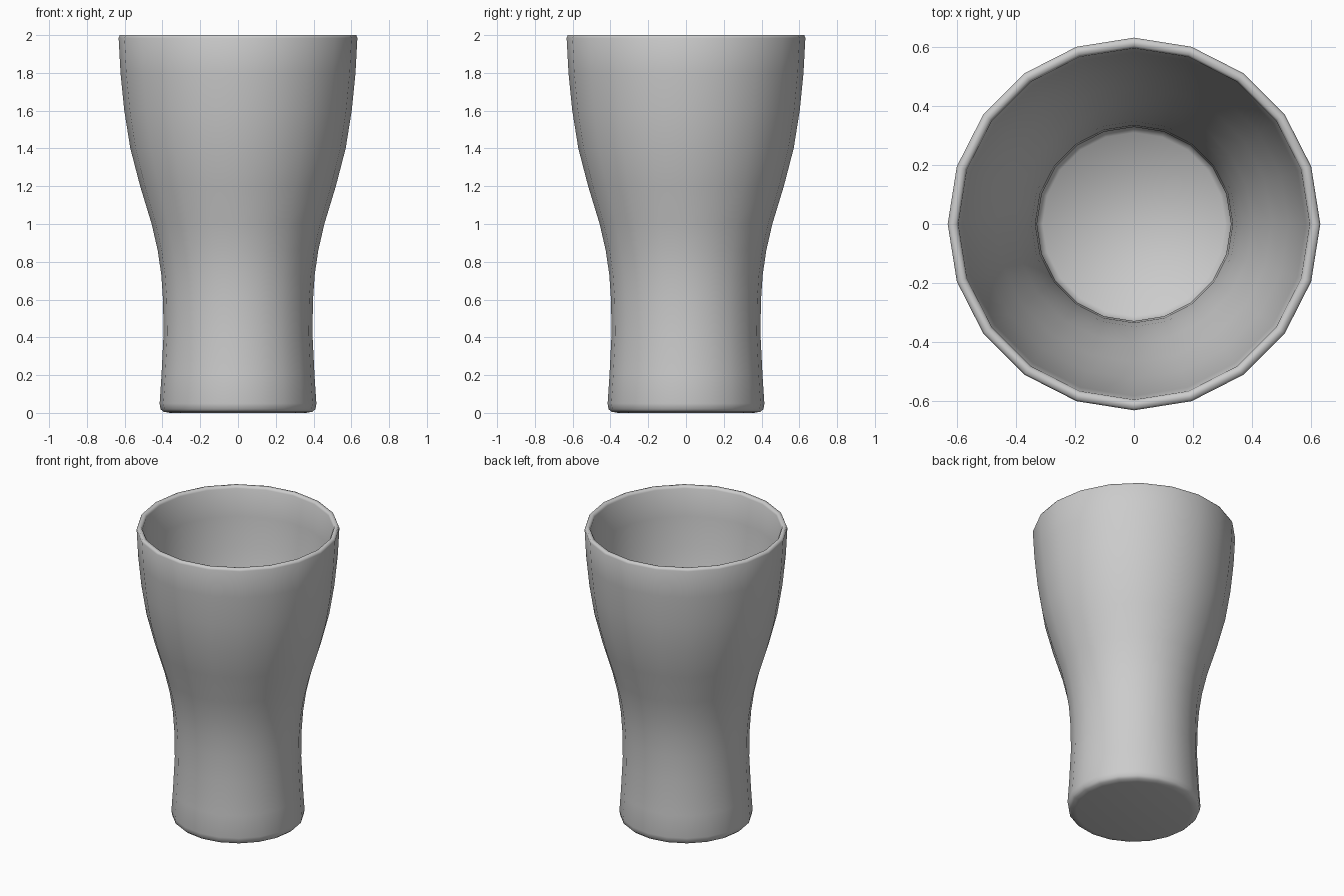
import bpy, bmesh, math

if "Cube" in bpy.data.objects:
    bpy.data.objects.remove(bpy.data.objects["Cube"])

SIDES = 20

# Outer wall from the foot up, over the rim, then down the inside (radius, height)
outer = [(0.36, 0.0), (0.395, 0.006), (0.41, 0.02), (0.415, 0.05), (0.405, 0.2),
         (0.394, 0.42), (0.397, 0.6), (0.406, 0.73), (0.425, 0.86), (0.457, 1.0),
         (0.518, 1.2), (0.57, 1.4), (0.602, 1.6), (0.622, 1.8), (0.632, 1.985)]
rim = [(0.626, 2.0), (0.604, 2.0), (0.596, 1.985)]
inner = [(0.583, 1.8), (0.56, 1.6), (0.525, 1.4), (0.468, 1.2), (0.403, 1.0),
         (0.368, 0.86), (0.348, 0.73), (0.335, 0.6), (0.329, 0.42), (0.336, 0.2),
         (0.332, 0.13), (0.31, 0.1)]

# Revolve the profile into rings of faces
bm = bmesh.new()
rings = []
for r, z in outer + rim + inner:
    rings.append([bm.verts.new((r * math.cos(2 * math.pi * i / SIDES),
                                r * math.sin(2 * math.pi * i / SIDES), z))
                  for i in range(SIDES)])
for a, b in zip(rings, rings[1:]):
    for i in range(SIDES):
        j = (i + 1) % SIDES
        bm.faces.new((a[i], a[j], b[j], b[i]))

# Close the base underneath and the floor inside
bm.faces.new(rings[0][::-1])
bm.faces.new(rings[-1])
bmesh.ops.recalc_face_normals(bm, faces=bm.faces)
for f in bm.faces:
    f.smooth = True

mesh = bpy.data.meshes.new("drinking_glass")
bm.to_mesh(mesh)
bm.free()
glass = bpy.data.objects.new("drinking_glass", mesh)
bpy.context.collection.objects.link(glass)
